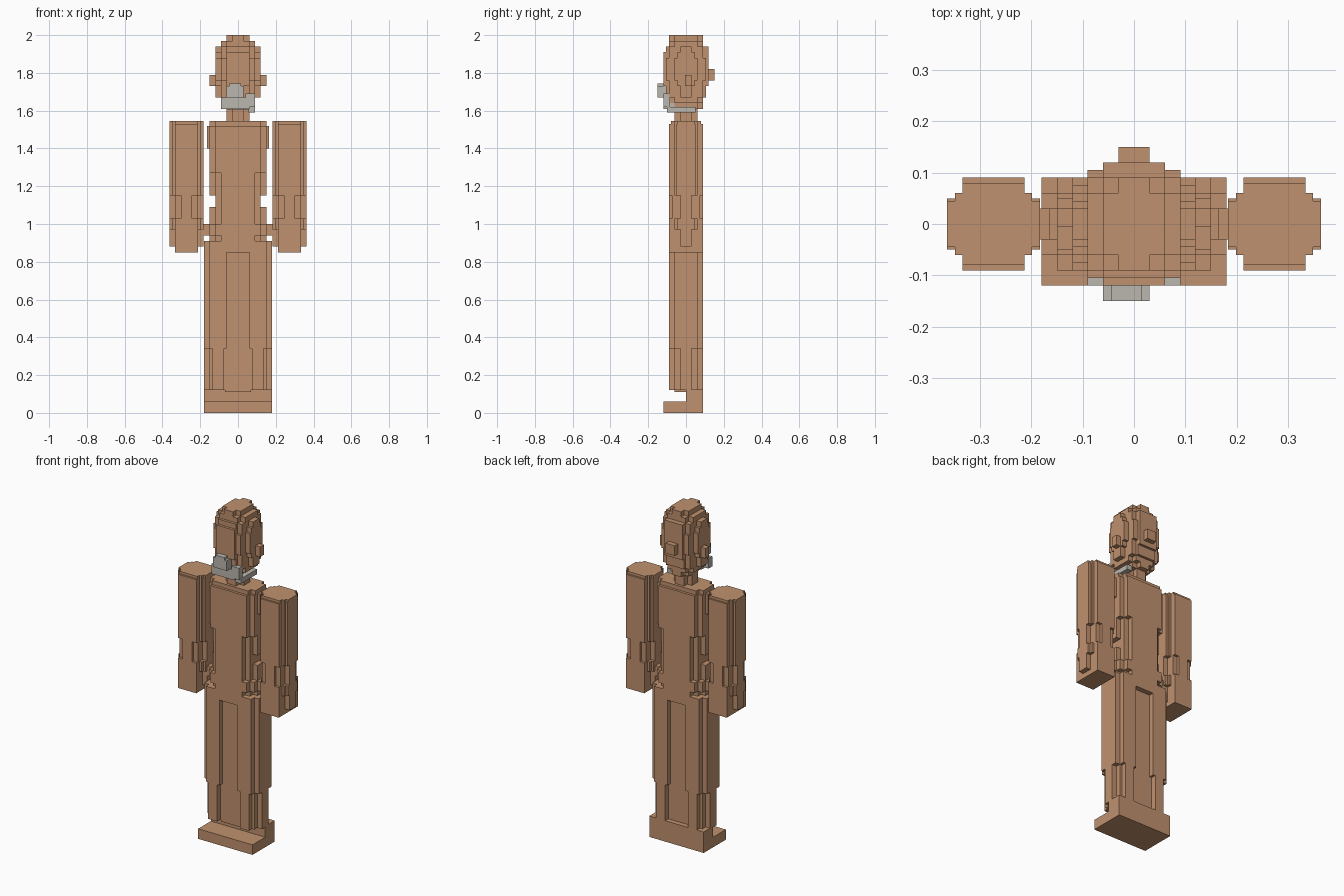
import bpy
import bmesh

if "Cube" in bpy.data.objects:
    bpy.data.objects.remove(bpy.data.objects["Cube"], do_unlink=True)


def material(name, rgb):
    m = bpy.data.materials.new(name)
    m.use_nodes = True
    m.diffuse_color = (*rgb, 1)
    m.node_tree.nodes["Principled BSDF"].inputs["Base Color"].default_value = (*rgb, 1)
    return m


TAN = material("tan", (0.53, 0.285, 0.157))
GREY = material("warm grey", (0.50, 0.475, 0.43))


def stepped_prism(bm, steps, z0, z1, cx=0.0, cy=0.0):
    """Extrude a stair-cornered outline; steps are (half width, half depth) pairs."""
    q = []
    for i, (hx, hy) in enumerate(steps):
        if i:
            q.append((steps[i - 1][0], hy))
        q.append((hx, hy))
    ring = (q + [(x, -y) for x, y in reversed(q)] + [(-x, -y) for x, y in q]
            + [(-x, y) for x, y in reversed(q)])
    base = bm.faces.new([bm.verts.new((x + cx, y + cy, z0)) for x, y in ring])
    out = bmesh.ops.extrude_face_region(bm, geom=[base])["geom"]
    for v in out:
        if isinstance(v, bmesh.types.BMVert):
            v.co.z = z1


def box(bm, x0, x1, y0, y1, z0, z1):
    stepped_prism(bm, [((x1 - x0) / 2, (y1 - y0) / 2)], z0, z1, (x0 + x1) / 2, (y0 + y1) / 2)


def part(name, mat, layers=(), boxes=(), cx=0.0):
    bm = bmesh.new()
    for z0, z1, steps in layers:
        stepped_prism(bm, steps, z0, z1, cx)
    for b in boxes:
        box(bm, *b)
    bmesh.ops.recalc_face_normals(bm, faces=bm.faces)
    me = bpy.data.meshes.new(name)
    bm.to_mesh(me)
    bm.free()
    me.materials.append(mat)
    ob = bpy.data.objects.new(name, me)
    bpy.context.collection.objects.link(ob)
    return ob


# Head: rounded stack of layers, with a nub at the back
part("head", TAN, [
    (1.61, 1.64, [(.03, .09), (.06, .06)]),
    (1.64, 1.67, [(.06, .09), (.09, .06)]),
    (1.67, 1.73, [(.06, .105), (.09, .09), (.12, .03)]),
    (1.73, 1.76, [(.06, .12), (.09, .09), (.12, .045)]),
    (1.76, 1.88, [(.06, .12), (.09, .105), (.12, .06)]),
    (1.88, 1.91, [(.06, .12), (.09, .09), (.12, .045)]),
    (1.91, 1.94, [(.06, .105), (.09, .09), (.12, .03)]),
    (1.94, 1.97, [(.06, .09), (.09, .06)]),
    (1.97, 2.00, [(.03, .09), (.06, .06)]),
], [(-.03, .03, .11, .15, 1.76, 1.82), (-.06, .06, .08, .12, 1.88, 1.94)])

part("neck", TAN, [(1.53, 1.62, [(.03, .06), (.06, .03)])])

# Grey collar around the chin with a curl in front and a tail on the left
part("chin_piece", GREY, boxes=[
    (-.09, .06, -.12, -.085, 1.61, 1.67),
    (.04, .09, -.12, -.085, 1.62, 1.69),
    (-.06, .03, -.15, -.10, 1.67, 1.73),
    (-.045, .015, -.15, -.12, 1.70, 1.745),
    (.055, .09, -.10, .05, 1.59, 1.62),
    (-.06, .06, -.09, -.06, 1.605, 1.64),
])

# Torso
part("torso", TAN, [
    (0.90, 0.94, [(.09, .09), (.12, .06), (.15, .03)]),
    (0.94, 1.00, [(.12, .09), (.15, .06), (.185, .03)]),
    (1.00, 1.09, [(.09, .09), (.12, .06), (.15, .03)]),
    (1.09, 1.15, [(.09, .09), (.12, .06)]),
    (1.15, 1.27, [(.09, .09), (.12, .06), (.15, .03)]),
    (1.27, 1.40, [(.12, .09), (.15, .06)]),
    (1.40, 1.52, [(.12, .09), (.15, .06), (.165, .03)]),
    (1.52, 1.545, [(.12, .075), (.15, .05)]),
])

# Hips, leg core behind the central groove, and base
part("hips", TAN, [(.85, .91, [(.15, .09), (.18, .06)])])
part("leg_core", TAN, [(.11, .86, [(.07, .06)])])
part("feet", TAN, boxes=[(-.18, .18, -.12, .09, 0, .06), (-.18, .18, 0, .09, .06, .125)])

for side, s in (("left", 1), ("right", -1)):
    # Legs
    part(side + "_leg", TAN, [
        (.12, .34, [(.03, .09), (.045, .06), (.075, .03)]),
        (.34, .85, [(.045, .09), (.075, .06)]),
    ], cx=s * .105)

    # Arms with narrowed forearm and square hand
    part(side + "_arm", TAN, [
        (0.85, 0.88, [(.06, .09)]),
        (0.88, 0.97, [(.06, .09), (.09, .03)]),
        (0.97, 1.03, [(.06, .09), (.075, .06), (.09, .045)]),
        (1.03, 1.15, [(.03, .09), (.06, .075), (.09, .03)]),
        (1.15, 1.53, [(.06, .09), (.075, .06), (.09, .05)]),
        (1.53, 1.545, [(.06, .08), (.075, .06), (.09, .045)]),
    ], cx=s * .273)

    # Ears
    xs = sorted((s * .11, s * .15))
    part(side + "_ear", TAN, boxes=[(xs[0], xs[1], -.005, .03, 1.73, 1.79)])
